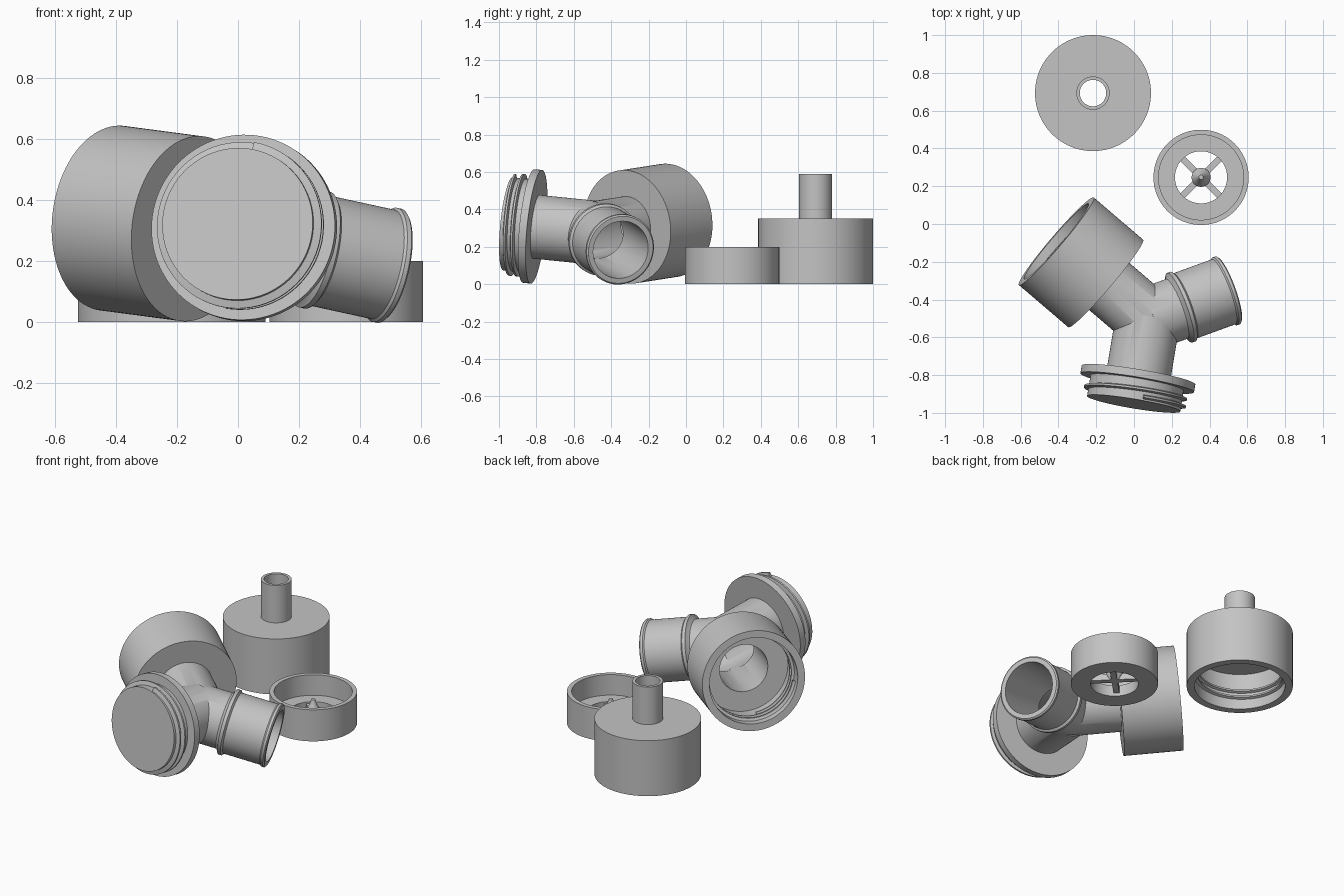
import bpy, bmesh, math
from mathutils import Matrix, Vector

if "Cube" in bpy.data.objects:
    bpy.data.objects.remove(bpy.data.objects["Cube"])

SEG = 96
grey = bpy.data.materials.new("grey_plastic")
grey.diffuse_color = (0.55, 0.55, 0.55, 1)
grey.use_nodes = True
grey.node_tree.nodes["Principled BSDF"].inputs["Base Color"].default_value = grey.diffuse_color


def finish(name, bm, matrix):
    bmesh.ops.recalc_face_normals(bm, faces=bm.faces[:])
    bm.transform(matrix)
    mesh = bpy.data.meshes.new(name)
    bm.to_mesh(mesh)
    bm.free()
    mesh.materials.append(grey)
    obj = bpy.data.objects.new(name, mesh)
    bpy.context.collection.objects.link(obj)
    return obj


def lathe(name, profile, matrix):
    """Spin a closed (radius, height) profile around z."""
    bm = bmesh.new()
    rings = []
    for r, z in profile:
        if r == 0:
            rings.append([bm.verts.new((0, 0, z))] * SEG)
        else:
            rings.append([bm.verts.new((r * math.cos(a), r * math.sin(a), z))
                          for a in (2 * math.pi * i / SEG for i in range(SEG))])
    for k in range(len(rings)):
        p, q = rings[k], rings[(k + 1) % len(rings)]
        for i in range(SEG):
            j = (i + 1) % SEG
            face = list(dict.fromkeys((p[i], p[j], q[j], q[i])))
            if len(face) > 2:
                bm.faces.new(face)
    return finish(name, bm, matrix)


def thread(name, root, crest, start, pitch, turns, half, matrix, phase=0.0):
    """Sweep a trapezoid ridge along a helix around z."""
    bm = bmesh.new()
    section = [(root, -half), (crest, -half * 0.4), (crest, half * 0.4), (root, half)]
    steps = int(turns * 72)
    loops = []
    for i in range(steps + 1):
        a = 2 * math.pi * i / 72
        z = start + pitch * i / 72
        loops.append([bm.verts.new((r * math.cos(a + phase), r * math.sin(a + phase), z + h))
                      for r, h in section])
    for p, q in zip(loops, loops[1:]):
        for k in range(4):
            j = (k + 1) % 4
            bm.faces.new((p[k], p[j], q[j], q[k]))
    bm.faces.new(loops[0])
    bm.faces.new(loops[-1])
    return finish(name, bm, matrix)


def boolean(target, other, operation):
    mod = target.modifiers.new(operation, 'BOOLEAN')
    mod.object, mod.operation, mod.solver = other, operation, 'EXACT'
    bpy.context.view_layer.objects.active = target
    bpy.ops.object.modifier_apply(modifier=mod.name)
    bpy.data.objects.remove(other)


# Three-way fitting: arms at 120 degrees in a plane tipped towards one arm
HUB = Matrix.Translation((0.073, -0.505, 0.277))
lean = math.radians(20)
TIP = Matrix.Rotation(math.asin(0.2), 4, Vector((-math.sin(lean), math.cos(lean), 0)))


def arm(degrees):
    return HUB @ TIP @ Matrix.Rotation(math.radians(degrees), 4, 'Z') @ Matrix.Rotation(math.pi / 2, 4, 'Y')


SOCKET, SCREW, SPIGOT = arm(140), arm(260), arm(20)

fitting = lathe("three_way_fitting", [(0, 0), (.164, 0), (.164, .295), (.305, .295),
                                      (.305, .64), (0, .64)], SOCKET)
boolean(fitting, lathe("screw_arm", [(0, 0), (.171, 0), (.171, .30), (.305, .30), (.305, .342),
                                     (.25, .342), (.25, .455), (0, .455)], SCREW), 'UNION')
boolean(fitting, lathe("spigot_arm", [(0, 0), (.168, 0), (.168, .165), (.185, .178), (.196, .183),
                                      (.196, .202), (.183, .212), (.183, .435), (.191, .443),
                                      (.191, .458), (.183, .465), (0, .465)], SPIGOT), 'UNION')

# Bores through the fitting
boolean(fitting, lathe("socket_bore", [(0, 0), (.143, 0), (.143, .41), (.262, .41),
                                       (.262, .66), (0, .66)], SOCKET), 'DIFFERENCE')
boolean(fitting, lathe("screw_bore", [(0, 0), (.145, 0), (.145, .5), (0, .5)], SCREW), 'DIFFERENCE')
boolean(fitting, lathe("spigot_bore", [(0, 0), (.147, 0), (.156, .2), (.156, .5), (0, .5)],
                       SPIGOT), 'DIFFERENCE')

thread("outer_thread", .245, .275, .375, .04, 1.5, .013, SCREW)
thread("socket_thread", .268, .246, .50, .04, 2.2, .013, SOCKET)

# Cap with a hose stem
CAP = Matrix.Translation((-.217, .693, 0))
lathe("hose_cap", [(.262, 0), (.307, 0), (.307, .352), (.088, .352), (.088, .59),
                   (.07, .59), (.07, .23), (.262, .23)], CAP)
thread("cap_thread", .268, .246, .05, .04, 2.2, .013, CAP)

# Valve seat ring with four spokes and a pointed hub
SEAT = Matrix.Translation((.355, .247, 0))
lathe("valve_ring", [(.138, 0), (.252, 0), (.252, .2), (.225, .2), (.225, .07), (.138, .07)], SEAT)
for n, angle in enumerate((45, 135)):
    bm = bmesh.new()
    bmesh.ops.create_cube(bm, size=1, matrix=Matrix.Translation((0, 0, .04))
                          @ Matrix.Diagonal((.29, .034, .04, 1)))
    finish(f"spoke_{n + 1}", bm, SEAT @ Matrix.Rotation(math.radians(angle), 4, 'Z'))
lathe("valve_hub", [(0, .02), (.03, .02), (.05, .06), (.05, .075), (.022, .115),
                    (.012, .15), (0, .152)], SEAT)

# Smooth shading with sharp edges kept
for obj in bpy.data.objects:
    obj.select_set(True)
bpy.context.view_layer.objects.active = fitting
bpy.ops.object.shade_smooth_by_angle(angle=math.radians(30))
